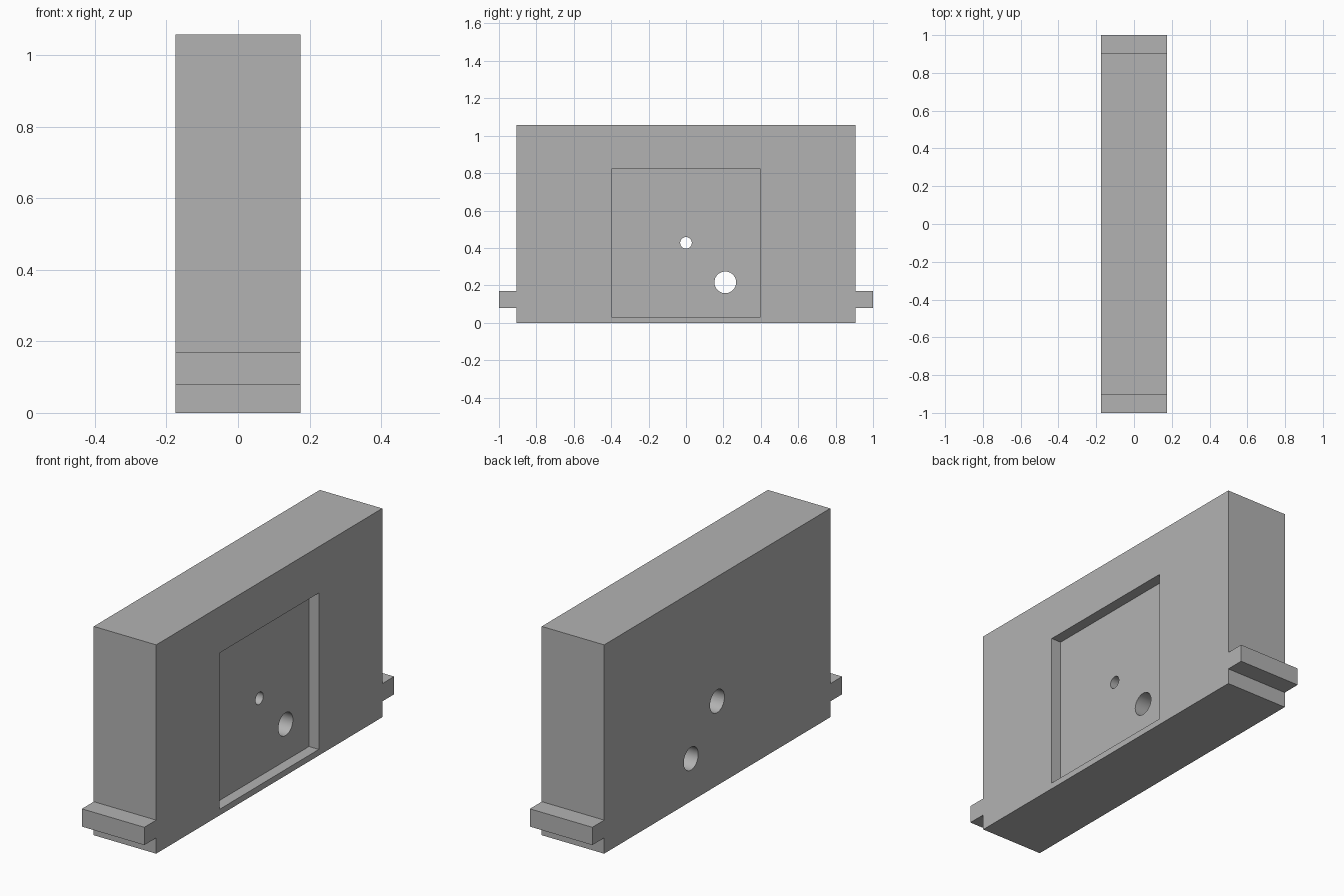
import bpy
import bmesh
from math import pi, radians
from mathutils import Matrix

cube = bpy.data.objects.get("Cube")
if cube:
    bpy.data.objects.remove(cube, do_unlink=True)

grey = bpy.data.materials.new("plain grey")
grey.use_nodes = True
color = (0.45, 0.45, 0.45, 1)
grey.diffuse_color = color
grey.node_tree.nodes["Principled BSDF"].inputs["Base Color"].default_value = color

HALF = 0.175           # half thickness along x
POCKET_FLOOR = 0.12


def make_object(name, bm):
    bmesh.ops.recalc_face_normals(bm, faces=bm.faces)
    mesh = bpy.data.meshes.new(name)
    bm.to_mesh(mesh)
    bm.free()
    mesh.materials.append(grey)
    obj = bpy.data.objects.new(name, mesh)
    bpy.context.collection.objects.link(obj)
    return obj


def extruded(name, outline, x0, x1):
    """Extrude a (y, z) outline along x."""
    bm = bmesh.new()
    face = bm.faces.new([bm.verts.new((x0, y, z)) for y, z in outline])
    result = bmesh.ops.extrude_face_region(bm, geom=[face])
    verts = [g for g in result["geom"] if isinstance(g, bmesh.types.BMVert)]
    bmesh.ops.translate(bm, verts=verts, vec=(x1 - x0, 0, 0))
    return make_object(name, bm)


def drill(name, y, z, radius, x0, x1):
    """Cylinder along x."""
    bm = bmesh.new()
    place = Matrix.Translation(((x0 + x1) / 2, y, z)) @ Matrix.Rotation(pi / 2, 4, "Y")
    bmesh.ops.create_cone(bm, cap_ends=True, segments=48, radius1=radius,
                          radius2=radius, depth=x1 - x0, matrix=place)
    return make_object(name, bm)


# Block with a tab at each end
side = [(0.905, 0), (0.905, 0.08), (1, 0.08), (1, 0.17), (0.905, 0.17), (0.905, 1.058)]
outline = side + [(-y, z) for y, z in reversed(side)]
body = extruded("housing_block", outline, -HALF, HALF)

# Square pocket, through holes and the wider bore from the plain side
pocket = [(-0.399, 0.031), (0.397, 0.031), (0.397, 0.823), (-0.399, 0.823)]
cutters = [
    extruded("pocket_cutter", pocket, POCKET_FLOOR, HALF + 0.1),
    drill("large_hole_cutter", 0.21, 0.216, 0.058, -0.4, 0.4),
    drill("small_hole_cutter", 0, 0.427, 0.031, -0.4, 0.4),
    drill("counterbore_cutter", 0, 0.427, 0.058, -0.4, 0.03),
]

bpy.ops.object.select_all(action="DESELECT")
bpy.context.view_layer.objects.active = body
body.select_set(True)
for cutter in cutters:
    cutter.hide_render = True
    cut = body.modifiers.new(cutter.name, "BOOLEAN")
    cut.operation = "DIFFERENCE"
    cut.solver = "EXACT"
    cut.object = cutter
    bpy.ops.object.modifier_apply(modifier=cut.name)
    bpy.data.objects.remove(cutter, do_unlink=True)

bpy.ops.object.shade_smooth_by_angle(angle=radians(30))
